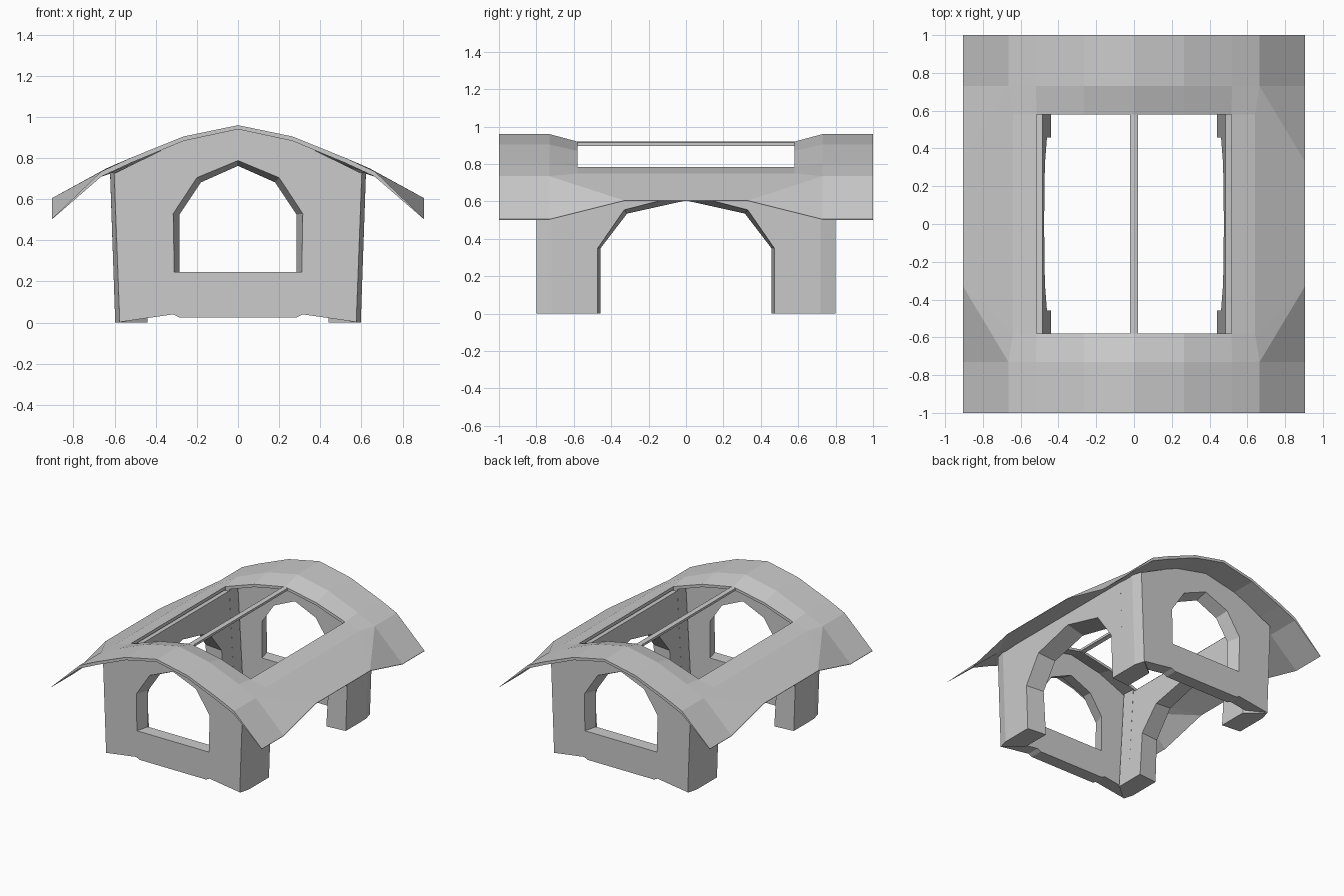
import bpy, bmesh

if "Cube" in bpy.data.objects:
    bpy.data.objects.remove(bpy.data.objects["Cube"])


def finish(name, bm):
    # remove faces lying on the mirror planes, then mirror the quarter in x and y
    flat = [f for f in bm.faces if any(all(abs(v.co[a]) < 1e-5 for v in f.verts) for a in (0, 1))]
    bmesh.ops.delete(bm, geom=flat, context='FACES')
    bmesh.ops.recalc_face_normals(bm, faces=bm.faces)
    me = bpy.data.meshes.new(name)
    bm.to_mesh(me)
    bm.free()
    ob = bpy.data.objects.new(name, me)
    bpy.context.collection.objects.link(ob)
    m = ob.modifiers.new("mirror", 'MIRROR')
    m.use_axis = (True, True, False)
    m.merge_threshold = 0.0005
    return ob


def loft(name, a, b):
    # solid between two matching outlines
    bm = bmesh.new()
    va = [bm.verts.new(p) for p in a]
    vb = [bm.verts.new(p) for p in b]
    bm.faces.new(va)
    bm.faces.new(vb[::-1])
    n = len(a)
    for i in range(n):
        j = (i + 1) % n
        bm.faces.new((va[i], vb[i], vb[j], va[j]))
    return finish(name, bm)


# Roof: quarter surface, with raised ends, a skylight opening and lifted middle eaves
top = {
    'A0': (0, 1, .96), 'A1': (.265, 1, .905), 'A2': (.52, 1, .802), 'A3': (.665, 1, .735), 'A4': (.905, 1, .505),
    'B0': (0, .73, .96), 'B1': (.265, .73, .905), 'B2': (.52, .73, .802), 'B3': (.665, .73, .735), 'B4': (.905, .73, .505),
    'C0': (0, .58, .92), 'C1': (.265, .58, .87), 'C2': (.515, .58, .785), 'C3': (.64, .58, .75),
    'D2': (.515, 0, .785), 'D3': (.64, 0, .75), 'D4': (.905, 0, .605), 'E4': (.905, .33, .605),
}
faces = ["A0 A1 B1 B0", "A1 A2 B2 B1", "A2 A3 B3 B2", "A3 A4 B4 B3",
         "B0 B1 C1 C0", "B1 B2 C2 C1", "B2 B3 C3 C2",
         "B3 B4 E4", "B3 E4 C3", "C3 E4 D4 D3", "C2 C3 D3 D2"]
thick = {'0': .02, '1': .022, '2': .025, '3': .025, '4': .003}
bm = bmesh.new()
up = {k: bm.verts.new(p) for k, p in top.items()}
low = {k: bm.verts.new((p[0], p[1], p[2] - thick[k[1]])) for k, p in top.items()}
for f in faces:
    bm.faces.new([up[k] for k in f.split()])
    bm.faces.new([low[k] for k in reversed(f.split())])
pair = {up[k]: low[k] for k in top}
for e in [e for e in bm.edges if e.is_boundary and e.verts[0] in pair and e.verts[1] in pair]:
    a, b = e.verts
    bm.faces.new((a, b, pair[b], pair[a]))
finish("roof", bm)

# Ridge bar across the skylight
bar = [(0, .92), (.02, .915), (.02, .897), (0, .903)]
loft("ridge_bar", [(x, 0, z) for x, z in bar], [(x, .59, z) for x, z in bar])

# End walls with a tapered window
shell = [(0, .025), (.285, .025), (.315, .04), (.575, .003), (.602, .725), (.27, .888), (0, .943)]
win_out = [(0, .788), (.2, .705), (.315, .53), (.31, .245), (0, .245)]
win_in = [(0, .762), (.18, .682), (.285, .525), (.285, .245), (0, .245)]
loft("end_wall", [(x, .8, z) for x, z in shell + win_out],
     [(x, .7, z - (.006 if z > .8 else 0)) for x, z in shell + win_in])


# Side walls with a tapered arch, leaning outward
def x_out(z):
    return .597 + .025 * z / .72


def x_in(z):
    return .44 + .045 * z / .755


arch_out = [(0, .64), (.33, .555), (.472, .35), (.472, 0)]
arch_in = [(0, .605), (.315, .535), (.457, .35), (.457, 0)]
loft("side_wall",
     [(x_out(z), y, z) for y, z in [(.59, 0), (.59, .73), (0, .73)] + arch_out],
     [(x_in(z), y, z) for y, z in [(.59, 0), (.59, .757), (0, .757)] + arch_in])

# Corner posts joining side and end walls
loft("corner_post",
     [(.44, .69, 0), (.575, .8, 0), (.597, .72, 0), (.597, .585, 0), (.44, .585, 0)],
     [(.485, .69, .78), (.602, .8, .73), (.622, .72, .73), (.622, .585, .73), (.485, .585, .775)])
